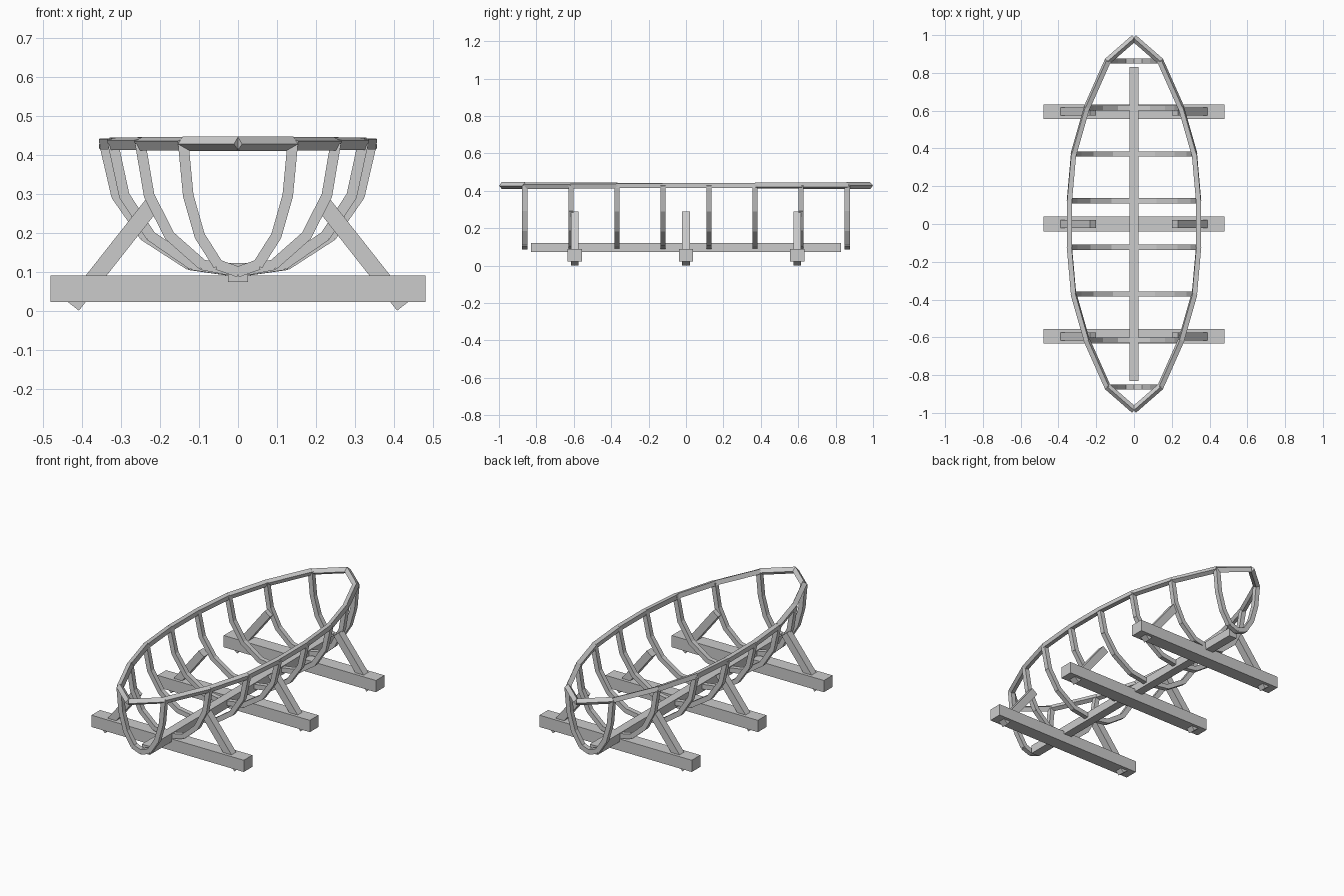
import bpy, bmesh
from mathutils import Vector, Matrix

cube = bpy.data.objects.get("Cube")
if cube:
    bpy.data.objects.remove(cube, do_unlink=True)

timber = bpy.data.materials.new("grey_timber")
timber.use_nodes = True
GREY = (0.6, 0.6, 0.6, 1)
timber.diffuse_color = GREY
timber.node_tree.nodes["Principled BSDF"].inputs["Base Color"].default_value = GREY


def make_object(name, bm):
    mesh = bpy.data.meshes.new(name)
    bm.to_mesh(mesh)
    bm.free()
    mesh.materials.append(timber)
    obj = bpy.data.objects.new(name, mesh)
    bpy.context.collection.objects.link(obj)
    return obj


def box(name, center, size):
    bm = bmesh.new()
    bmesh.ops.create_cube(bm, size=1, matrix=Matrix.Translation(center) @ Matrix.Diagonal((*size, 1)))
    return make_object(name, bm)


def bars(name, points, thickness, overlap=0.0):
    """Chain of square bars, each turned from vertical onto its segment."""
    bm = bmesh.new()
    for a, b in zip(points, points[1:]):
        a, b = Vector(a), Vector(b)
        d = b - a
        turn = Vector((0, 0, 1)).rotation_difference(d).to_matrix().to_4x4()
        size = Matrix.Diagonal((thickness, thickness, d.length + 2 * overlap, 1))
        bmesh.ops.create_cube(bm, size=1, matrix=Matrix.Translation((a + b) / 2) @ turn @ size)
    return make_object(name, bm)


RIM_Z = 0.428
BAR = 0.027
# Half width of the hull at each rib station, from the middle outwards
STATIONS = [(0.123, 0.342), (0.37, 0.32), (0.615, 0.25), (0.862, 0.14)]
# Rib section: share of the half width, height
SECTION = [(1, RIM_Z), (0.91, 0.295), (0.70, 0.192), (0.365, 0.118), (0, 0.1)]

# Keel
box("keel", (0, 0, 0.098), (0.05, 1.66, 0.048))

# Ribs
for y, w in STATIONS:
    for end, sign in (("front", -1), ("back", 1)):
        side = [(w * f, sign * y, z) for f, z in SECTION]
        other = [(-x, py, z) for x, py, z in reversed(side[:-1])]
        bars(f"{end}_rib", side + other, BAR, 0.002)

# Rim, running from the front tip to the back tip on each side
half = [(w, y, RIM_Z) for y, w in STATIONS] + [(0, 0.984, RIM_Z)]
for label, s in (("left", 1), ("right", -1)):
    path = [(s * x, -y, z) for x, y, z in reversed(half)] + [(s * x, y, z) for x, y, z in half]
    bars(f"{label}_rim", path, 0.026, 0.002)

# Cradle beams with a leaning strut at each end
for label, y in (("front", -0.595), ("middle", 0), ("back", 0.595)):
    box(f"{label}_beam", (0, y, 0.0565), (0.96, 0.077, 0.067))
    for side, s in (("left", 1), ("right", -1)):
        bars(f"{label}_{side}_strut", [(s * 0.424, y, 0.0135), (s * 0.217, y, 0.276)], 0.042)
